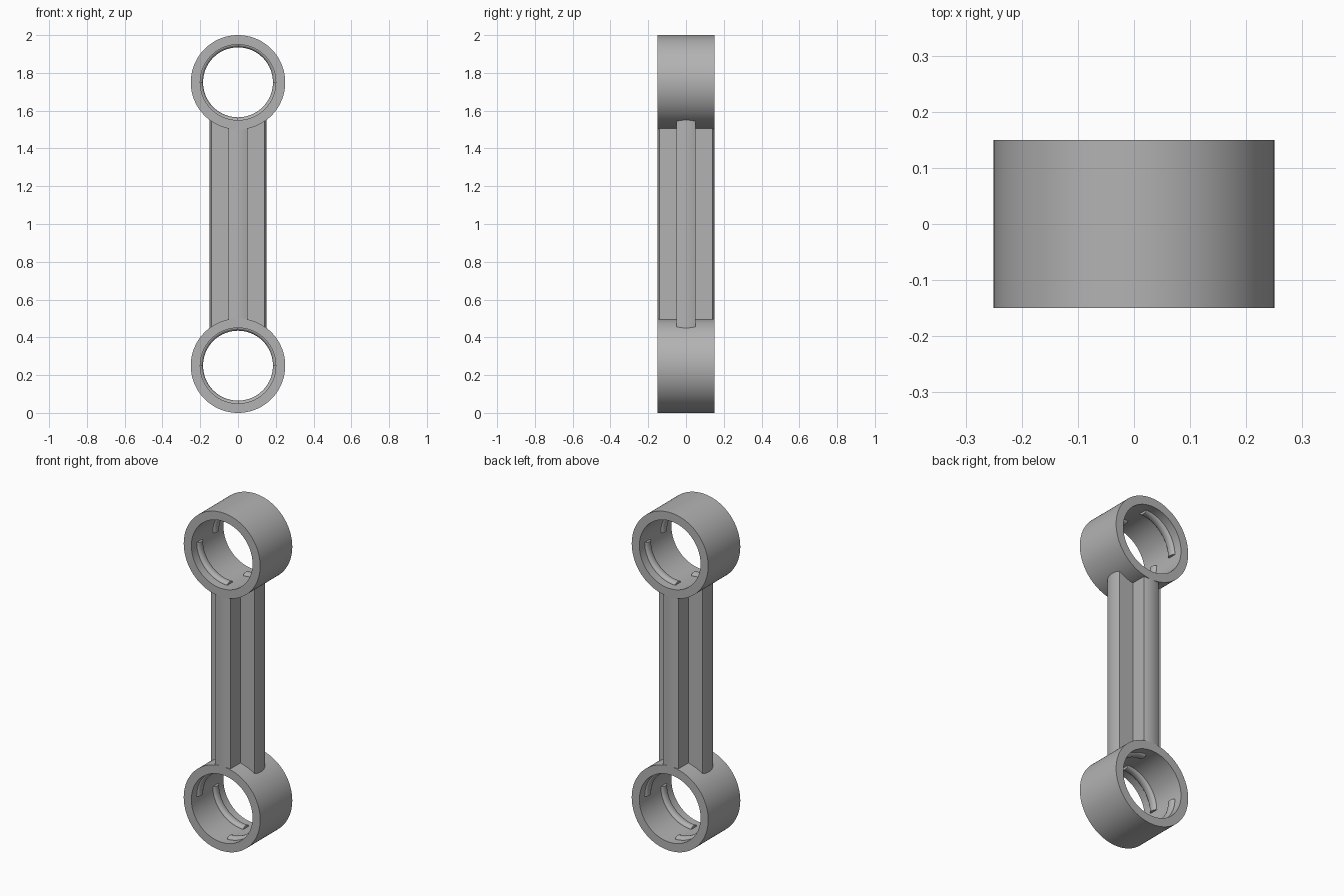
import bpy, bmesh, math

if "Cube" in bpy.data.objects:
    bpy.data.objects.remove(bpy.data.objects["Cube"])

LOW_Z, HIGH_Z = 0.25, 1.75      # ring centres
OUTER, BORE, HALF = 0.25, 0.2, 0.15

grey = bpy.data.materials.new("mid grey")
grey.use_nodes = True
colour = (0.45, 0.45, 0.45, 1)
grey.diffuse_color = colour
grey.node_tree.nodes["Principled BSDF"].inputs["Base Color"].default_value = colour


def finish(name, bm):
    bmesh.ops.remove_doubles(bm, verts=bm.verts, dist=1e-5)
    bmesh.ops.recalc_face_normals(bm, faces=bm.faces)
    mesh = bpy.data.meshes.new(name)
    bm.to_mesh(mesh)
    bm.free()
    mesh.materials.append(grey)
    obj = bpy.data.objects.new(name, mesh)
    bpy.context.collection.objects.link(obj)
    bpy.ops.object.select_all(action="DESELECT")
    obj.select_set(True)
    bpy.context.view_layer.objects.active = obj
    bpy.ops.object.shade_smooth_by_angle(angle=math.radians(35))
    return obj


def sweep(name, profile, centre_z, start, span, steps):
    """Turn a closed (radius, y) profile about the y axis."""
    bm = bmesh.new()
    rows = []
    for i in range(steps + 1):
        a = math.radians(start + span * i / steps)
        rows.append([bm.verts.new((r * math.cos(a), y, centre_z + r * math.sin(a)))
                     for r, y in profile])
    n = len(profile)
    for p, q in zip(rows, rows[1:]):
        for j in range(n):
            k = (j + 1) % n
            bm.faces.new((p[j], p[k], q[k], q[j]))
    if span < 360:
        bm.faces.new(rows[0])
        bm.faces.new(rows[-1])
    return finish(name, bm)


# Two bored end rings
ring = [(OUTER, -HALF), (OUTER, HALF), (BORE, HALF), (BORE, -HALF)]
for label, z in (("lower", LOW_Z), ("upper", HIGH_Z)):
    sweep(label + "_ring", ring, z, 0, 360, 96)


# Rounded retaining ridges, one per quadrant, alternating front and back
def ridge_profile(mid_y, half_width=0.025, height=0.015, n=8):
    pts = [(BORE - height * math.sin(math.pi * i / n),
            mid_y - half_width * math.cos(math.pi * i / n)) for i in range(n + 1)]
    return [(BORE + 0.005, pts[0][1])] + pts + [(BORE + 0.005, pts[-1][1])]


for label, z, flip in (("lower", LOW_Z, 1), ("upper", HIGH_Z, -1)):
    for q in range(4):
        side = flip * (1 if q % 2 == 0 else -1)
        sweep(f"{label}_ridge_{q + 1}", ridge_profile(0.075 * side), z, q * 90, 90, 24)

# Cross-shaped shaft with rounded arm tips; its open ends are buried in the rings
ARM, TIP = 0.05, 0.15
edge = math.asin(ARM / TIP)
outline = []
for arm in range(4):
    turn = arm * math.pi / 2
    for i in range(9):
        a = turn + edge * (i / 4 - 1)
        outline.append((TIP * math.cos(a), TIP * math.sin(a)))
    inner = turn + math.pi / 4
    outline.append((ARM * math.sqrt(2) * math.cos(inner), ARM * math.sqrt(2) * math.sin(inner)))

# Subdivide so that the ends follow the ring curve
dense = []
for (x0, y0), (x1, y1) in zip(outline, outline[1:] + outline[:1]):
    cuts = 4 if math.hypot(x1 - x0, y1 - y0) > 0.05 else 1
    dense += [(x0 + (x1 - x0) * i / cuts, y0 + (y1 - y0) * i / cuts) for i in range(cuts)]

bm = bmesh.new()
pairs = []
for x, y in dense:
    reach = math.sqrt(0.225 ** 2 - x * x)
    pairs.append((bm.verts.new((x, y, LOW_Z + reach)), bm.verts.new((x, y, HIGH_Z - reach))))
for (a, b), (c, d) in zip(pairs, pairs[1:] + pairs[:1]):
    bm.faces.new((a, c, d, b))
finish("cross_shaft", bm)
